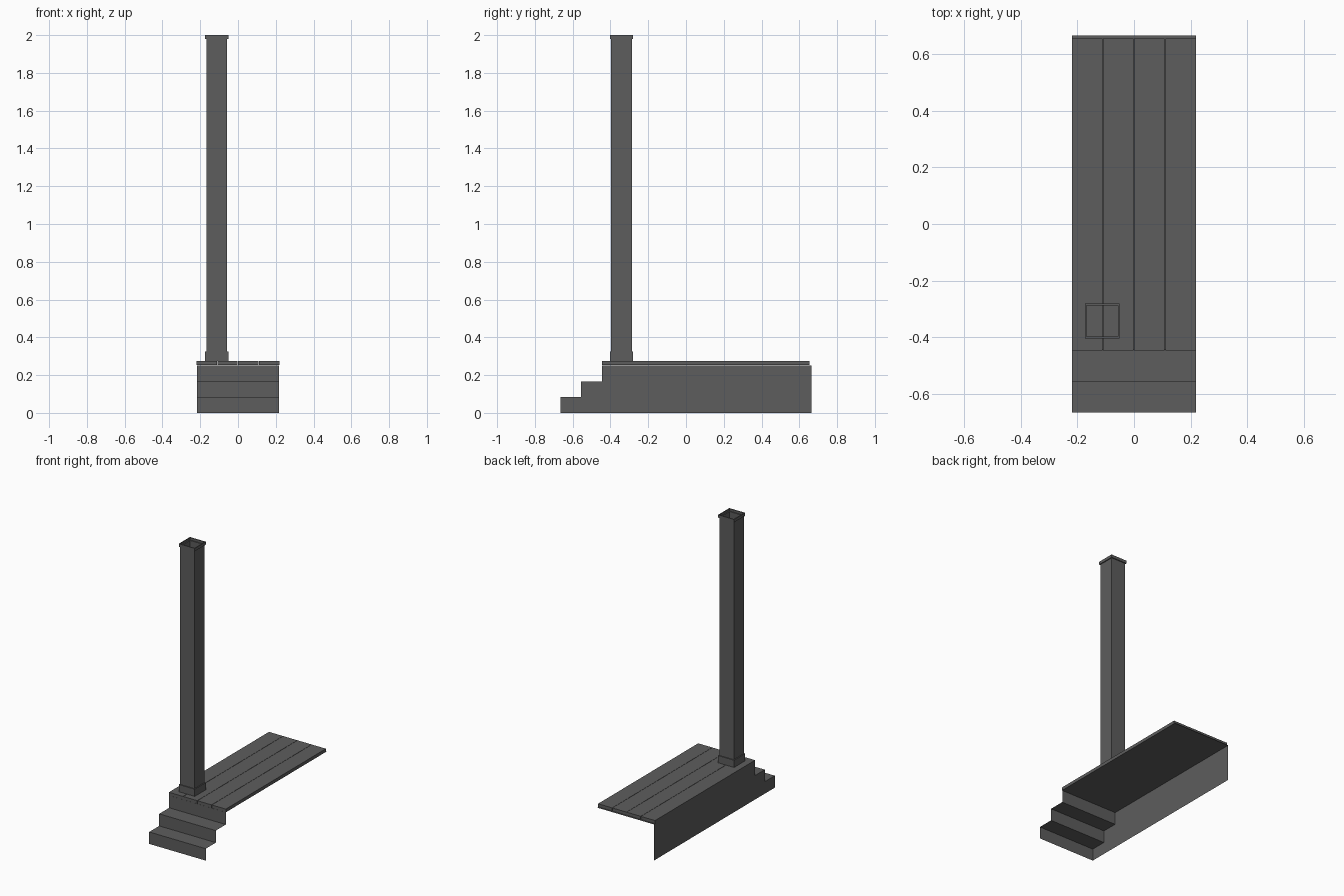
import bpy, bmesh

if "Cube" in bpy.data.objects:
    bpy.data.objects.remove(bpy.data.objects["Cube"])

mat = bpy.data.materials.new("dark grey")
mat.diffuse_color = (0.11, 0.11, 0.11, 1)
mat.use_nodes = True
mat.node_tree.nodes["Principled BSDF"].inputs["Base Color"].default_value = mat.diffuse_color


def make(name, bm):
    me = bpy.data.meshes.new(name)
    bm.to_mesh(me)
    bm.free()
    me.materials.append(mat)
    ob = bpy.data.objects.new(name, me)
    bpy.context.collection.objects.link(ob)
    return ob


# stepped side profile (y, z), from the front foot up to the back of the deck
W = 0.218
steps = [(-0.665, 0), (-0.665, 0.083), (-0.555, 0.083), (-0.555, 0.167),
         (-0.445, 0.167), (-0.445, 0.252), (0.665, 0.252)]

# risers and treads: open sheet across the width
bm = bmesh.new()
left = [bm.verts.new((-W, y, z)) for y, z in steps]
right = [bm.verts.new((W, y, z)) for y, z in steps]
for i in range(len(steps) - 1):
    bm.faces.new((left[i], right[i], right[i + 1], left[i + 1]))
make("steps_and_platform", bm)

# left side wall only: the right and back are open
bm = bmesh.new()
wall = [bm.verts.new((-W, y, z)) for y, z in steps + [(0.665, 0)]]
f = bm.faces.new(wall)
f.normal_update()
if f.normal.x > 0:
    f.normal_flip()
make("left_wall", bm)

# four deck boards
for i in range(4):
    bm = bmesh.new()
    bmesh.ops.create_cube(bm, size=1)
    bmesh.ops.scale(bm, vec=(0.108, 1.1, 0.022), verts=bm.verts)
    bmesh.ops.translate(bm, vec=(-0.1655 + 0.11 * i, 0.104, 0.264), verts=bm.verts)
    make("deck_board_%d" % (i + 1), bm)

# hollow square column: base, shaft and cap as (half width, height) rings
cx, cy = -0.112, -0.342
rings = [(0.0615, 0.275), (0.0615, 0.325), (0.055, 0.325), (0.055, 1.98),
         (0.0615, 1.98), (0.0615, 2.0), (0.055, 2.0)]
bm = bmesh.new()
loops = [[bm.verts.new((cx + sx * h, cy + sy * h, z))
          for sx, sy in ((-1, -1), (1, -1), (1, 1), (-1, 1))] for h, z in rings]
for a, b in zip(loops, loops[1:]):
    for k in range(4):
        n = (k + 1) % 4
        bm.faces.new((a[k], a[n], b[n], b[k]))
make("column", bm)
